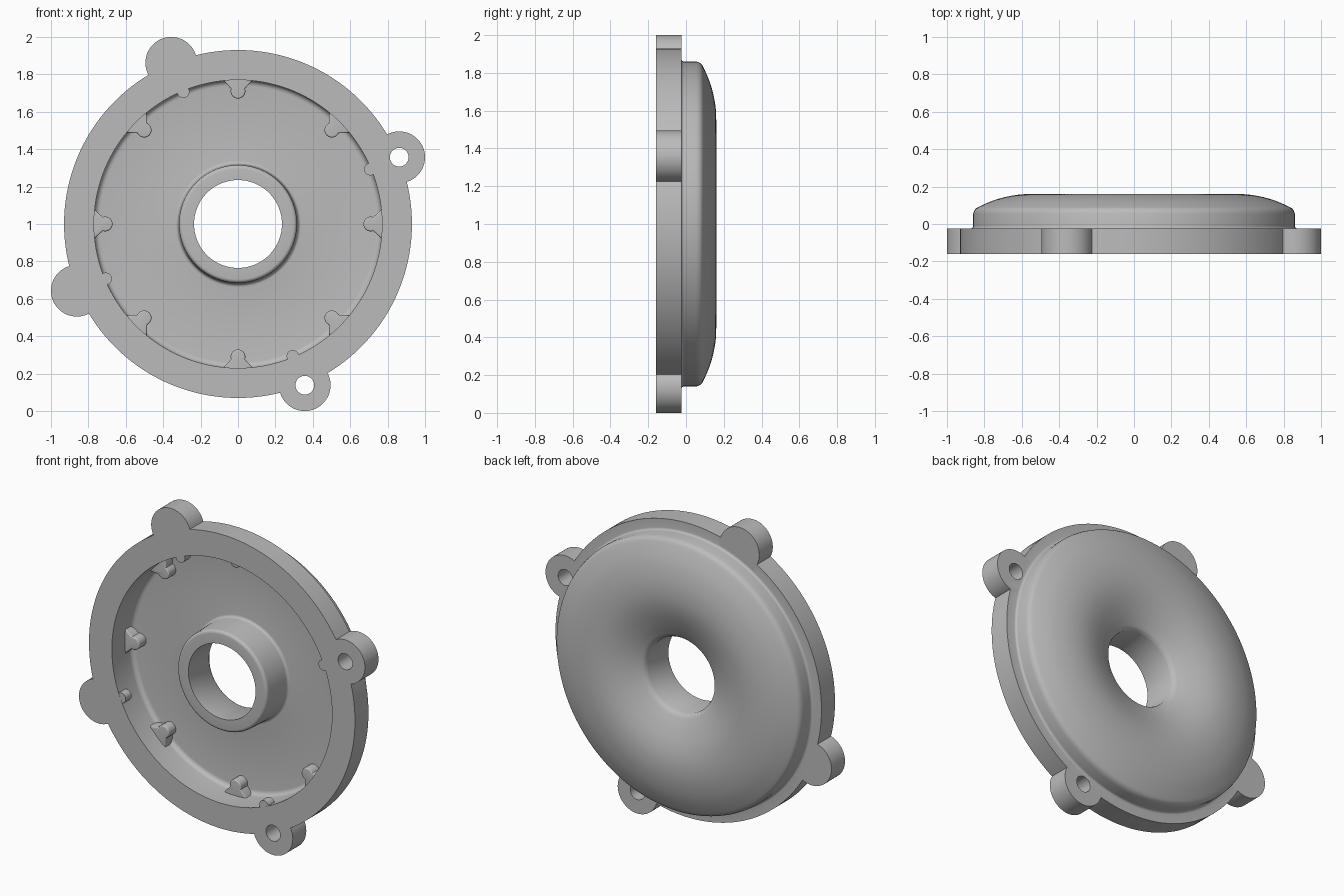
import bpy, bmesh, math
from mathutils import Matrix, Vector

if "Cube" in bpy.data.objects:
    bpy.data.objects.remove(bpy.data.objects["Cube"])

FRONT, FLANGE_BACK, FLOOR = -0.16, -0.025, 0.04
CENTRE = Matrix.Translation((0, 0, 1))

grey = bpy.data.materials.new("plain grey")
grey.use_nodes = True
grey.diffuse_color = (0.5, 0.5, 0.5, 1)
grey.node_tree.nodes["Principled BSDF"].inputs["Base Color"].default_value = (0.5, 0.5, 0.5, 1)


def make(name, bm):
    bmesh.ops.recalc_face_normals(bm, faces=bm.faces)
    mesh = bpy.data.meshes.new(name)
    bm.to_mesh(mesh)
    bm.free()
    mesh.materials.append(grey)
    obj = bpy.data.objects.new(name, mesh)
    bpy.context.collection.objects.link(obj)
    return obj


def lathe(name, profile, steps=144):
    """Spin a closed (radius, depth) profile about the y axis."""
    bm = bmesh.new()
    rings = []
    for i in range(steps):
        a = math.tau * i / steps
        rings.append([bm.verts.new((r * math.cos(a), y, r * math.sin(a))) for r, y in profile])
    n = len(profile)
    for i in range(steps):
        p, q = rings[i], rings[(i + 1) % steps]
        for j in range(n):
            k = (j + 1) % n
            bm.faces.new((p[j], p[k], q[k], q[j]))
    bm.transform(CENTRE)
    return make(name, bm)


def prism(name, outline, y0, y1, angle, rounding=0, edge_rule=None):
    """Extrude a (radial, tangential) outline in depth, then turn it round the axis."""
    bm = bmesh.new()
    face = bm.faces.new([bm.verts.new((r, y0, t)) for r, t in outline])
    new = bmesh.ops.extrude_face_region(bm, geom=[face])["geom"]
    bmesh.ops.translate(bm, vec=(0, y1 - y0, 0), verts=[v for v in new if isinstance(v, bmesh.types.BMVert)])
    if edge_rule:
        edges = [e for e in bm.edges if edge_rule(e)]
        bmesh.ops.bevel(bm, geom=edges, offset=rounding, segments=5, profile=0.5, affect='EDGES')
    bm.transform(CENTRE @ Matrix.Rotation(-math.radians(angle), 4, 'Y'))
    return make(name, bm)


def arc(cx, cy, radius, start, end, steps):
    return [(cx + radius * math.cos(math.radians(start + (end - start) * i / steps)),
             cy + radius * math.sin(math.radians(start + (end - start) * i / steps)))
            for i in range(steps + 1)]


def circle(cx, radius, steps=40):
    return arc(cx, 0, radius, 0, 360, steps)[:-1]


def spline(points, steps=4):
    """Smooth curve through the points."""
    pts = [Vector(p) for p in points]
    pts = [2 * pts[0] - pts[1]] + pts + [2 * pts[-1] - pts[-2]]
    out = []
    for a, b, c, d in zip(pts, pts[1:], pts[2:], pts[3:]):
        for i in range(steps):
            t = i / steps
            out.append(tuple(0.5 * (2 * b + (c - a) * t + (2 * a - 5 * b + 4 * c - d) * t * t
                                    + (3 * b - a - 3 * c + d) * t ** 3)))
    return out + [tuple(pts[-2])]


def boolean(target, tool, operation):
    mod = target.modifiers.new("boolean", 'BOOLEAN')
    mod.operation, mod.object, mod.solver = operation, tool, 'EXACT'
    bpy.context.view_layer.objects.active = target
    bpy.ops.object.modifier_apply(modifier=mod.name)
    bpy.data.objects.remove(tool)


# Cover: flange, domed back with a dimple, flat inner floor and front hub
dome = spline([(0.86, 0.055), (0.852, 0.075), (0.83, 0.092), (0.74, 0.13), (0.65, 0.152),
               (0.57, 0.16), (0.49, 0.156), (0.41, 0.138), (0.33, 0.108), (0.275, 0.082),
               (0.248, 0.066), (0.235, 0.045)])
profile = [(0.77, FRONT), (0.93, FRONT), (0.93, FLANGE_BACK)]
profile += arc(0.875, FLANGE_BACK + 0.015, 0.015, 270, 180, 4)
profile += dome
profile += [(0.235, FRONT)]
profile += arc(0.295, FRONT + 0.02, 0.02, -90, 0, 5)
profile += arc(0.338, FLOOR - 0.018, 0.018, 180, 90, 5)
profile += arc(0.74, FLOOR - 0.03, 0.03, 90, 0, 5)
cover = lathe("cover", profile)

# Four mounting lugs with bolt holes
lug_angles = [22.5 + 90 * i for i in range(4)]
for a in lug_angles:
    boolean(cover, prism("lug", circle(0.933, 0.138, 64), FRONT, FLANGE_BACK, a), 'UNION')
for a in lug_angles:
    boolean(cover, prism("bolt_hole", circle(0.933, 0.05), -0.4, 0.4, a), 'DIFFERENCE')

# Slot across the flange with rounded bottom corners
SLOT_FLOOR = -0.06


def slot_corner(e):
    a, b = (v.co for v in e.verts)
    return min(a.y, b.y) > SLOT_FLOOR - 0.001 and abs(a.x - b.x) > 0.1


slot = prism("slot", [(0.5, -0.28), (1.1, -0.28), (1.1, 0.28), (0.5, 0.28)],
             -0.3, SLOT_FLOOR, 157.5, 0.05, slot_corner)
boolean(cover, slot, 'DIFFERENCE')
parts = [cover]

# Eight tapered stops standing on the floor against the inner wall
stop = [(0.80, -0.085), (0.765, -0.075)] + arc(0.71, 0, 0.04, 290, 70, 10) + [(0.765, 0.075), (0.80, 0.085)]
for i in range(8):
    parts.append(prism(f"stop_{i + 1}", stop, FLANGE_BACK - 0.005, FLOOR + 0.01, 45 * i, 0.008,
                       lambda e: max(v.co.y for v in e.verts) < FLANGE_BACK))

# Four small rounded bumps on the inner rim
for i, a in enumerate(lug_angles):
    parts.append(prism(f"rim_bump_{i + 1}", circle(0.765, 0.033, 24), FRONT + 0.001, -0.10, a))

# Smooth shading with crisp edges
bpy.ops.object.select_all(action='DESELECT')
for obj in parts:
    obj.select_set(True)
bpy.context.view_layer.objects.active = cover
bpy.ops.object.shade_smooth_by_angle(angle=math.radians(30))
